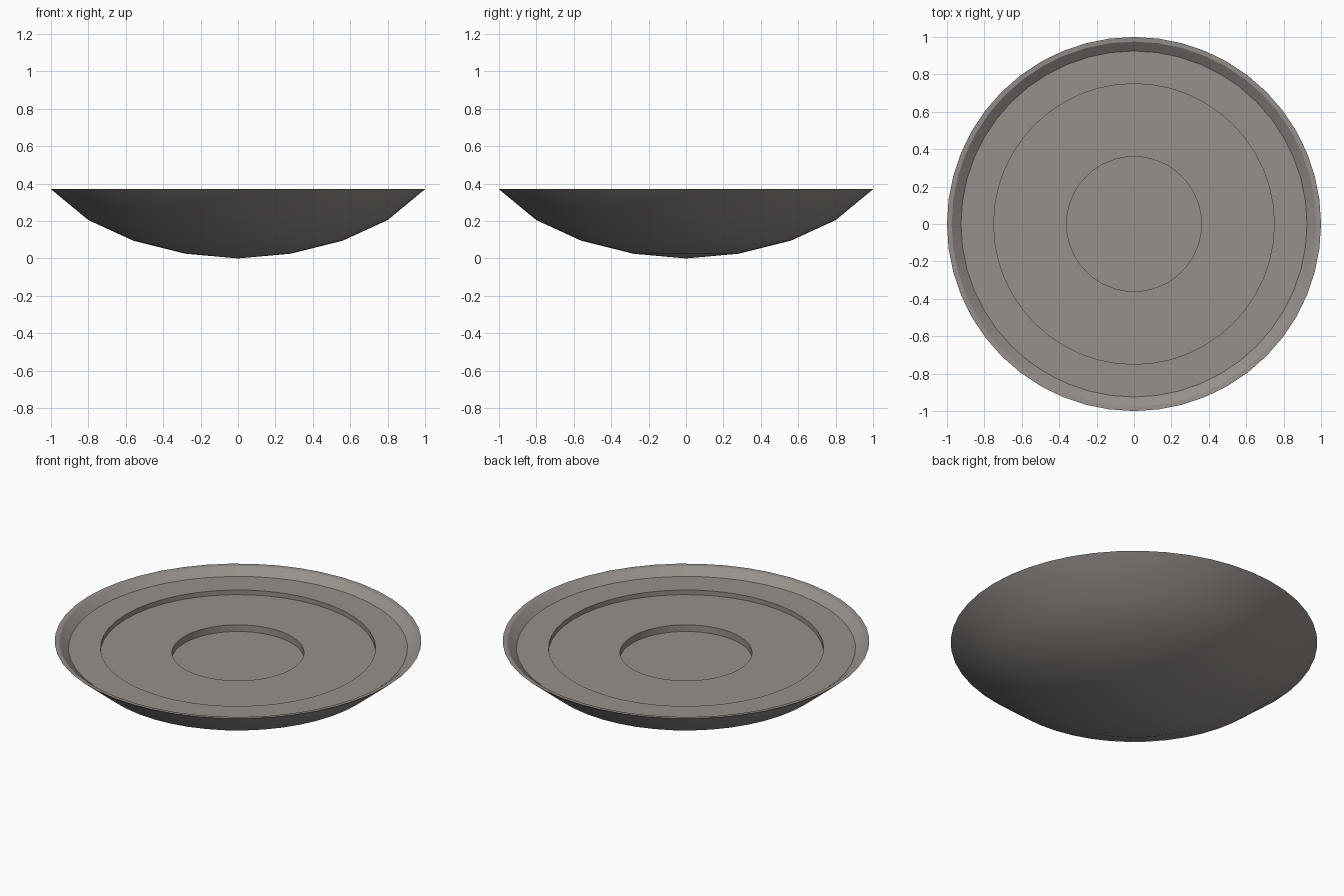
import bpy, bmesh, math

if "Cube" in bpy.data.objects:
    bpy.data.objects.remove(bpy.data.objects["Cube"])

SEGMENTS = 48

# One flat warm grey for the whole dish
grey = bpy.data.materials.new("warm_grey")
grey.diffuse_color = (0.31, 0.28, 0.26, 1)
grey.use_nodes = True
grey.node_tree.nodes["Principled BSDF"].inputs["Base Color"].default_value = grey.diffuse_color


def lathe(name, profile, angle):
    """Spin an (r, z) profile around the z axis."""
    bm = bmesh.new()
    verts = [bm.verts.new((r, 0, z)) for r, z in profile]
    edges = [bm.edges.new(pair) for pair in zip(verts, verts[1:])]
    bmesh.ops.spin(bm, geom=verts + edges, cent=(0, 0, 0), axis=(0, 0, 1),
                   angle=math.tau, steps=SEGMENTS)
    bmesh.ops.remove_doubles(bm, verts=bm.verts, dist=1e-4)
    bmesh.ops.recalc_face_normals(bm, faces=bm.faces)
    mesh = bpy.data.meshes.new(name)
    bm.to_mesh(mesh)
    bm.free()
    mesh.materials.append(grey)
    ob = bpy.data.objects.new(name, mesh)
    bpy.context.collection.objects.link(ob)
    bpy.context.view_layer.objects.active = ob
    ob.select_set(True)
    bpy.ops.object.shade_smooth_by_angle(angle=math.radians(angle))
    ob.select_set(False)
    return ob


# Curved underside, rim, then the stepped flat floors inside
underside = [(0, 0), (0.28, 0.025), (0.56, 0.095), (0.80, 0.205), (1.0, 0.37)]
rim = [(0.975, 0.368), (0.925, 0.328)]
steps = [(0.75, 0.328), (0.75, 0.30), (0.36, 0.30), (0.36, 0.26), (0, 0.26)]
lathe("stepped_dish", underside + rim + steps, 25)
